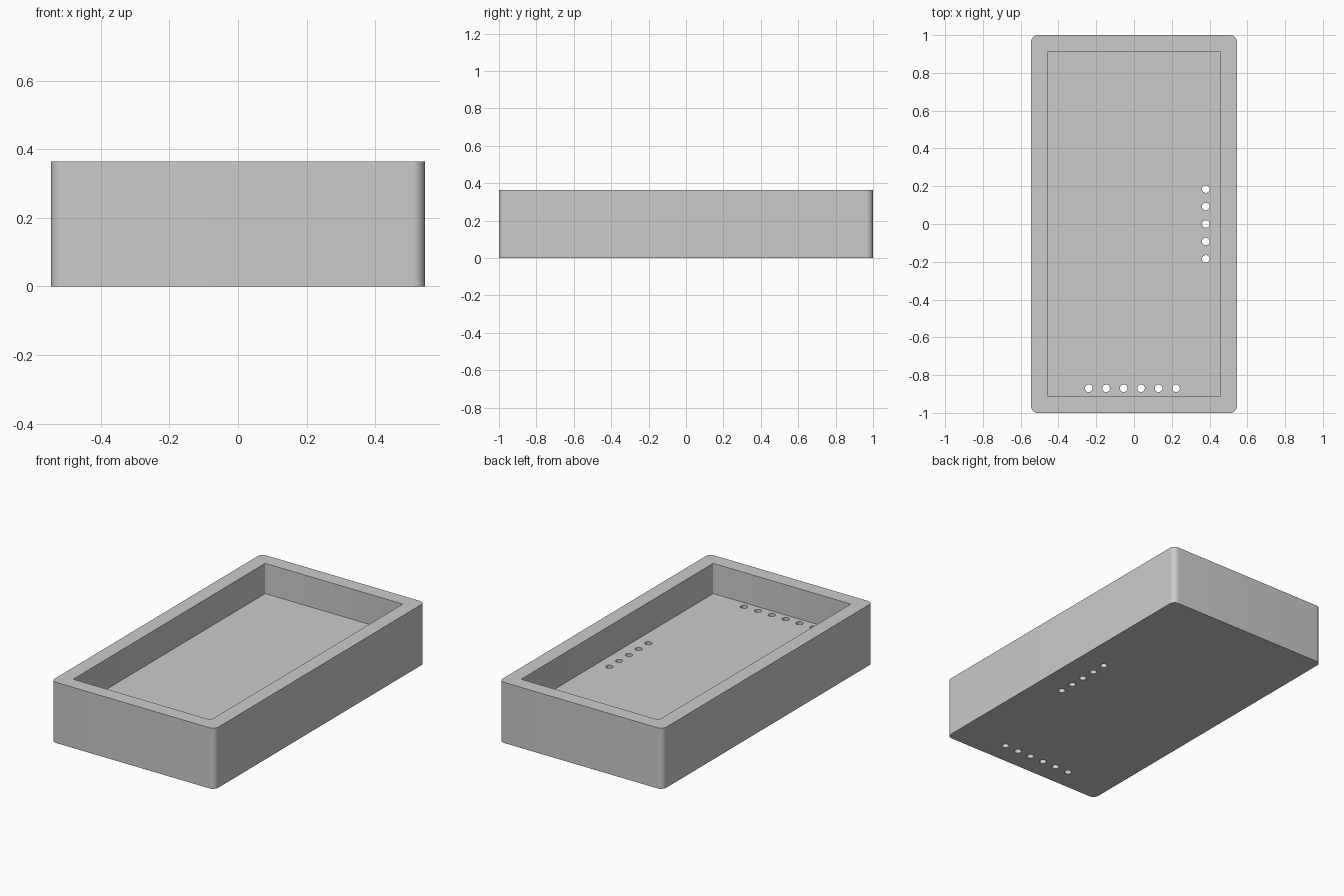
import bpy, bmesh, math
from mathutils import Matrix

cube = bpy.data.objects.get("Cube")
if cube:
    bpy.data.objects.remove(cube, do_unlink=True)

HALF_X, HALF_Y, HEIGHT = 0.545, 1.0, 0.365
WALL, FLOOR = 0.087, 0.183
HOLE_RADIUS, PITCH = 0.02, 0.0925

grey = bpy.data.materials.new("matte grey")
grey.use_nodes = True
grey.diffuse_color = (0.6, 0.6, 0.6, 1)
grey.node_tree.nodes["Principled BSDF"].inputs["Base Color"].default_value = (0.6, 0.6, 0.6, 1)


def finish(name, bm):
    mesh = bpy.data.meshes.new(name)
    bm.to_mesh(mesh)
    bm.free()
    mesh.materials.append(grey)
    obj = bpy.data.objects.new(name, mesh)
    bpy.context.collection.objects.link(obj)
    return obj


def rounded_block(name, hx, hy, z0, z1, radius, segments):
    """Box whose four upright edges are rounded."""
    bm = bmesh.new()
    bmesh.ops.create_cube(bm, size=1, matrix=Matrix.Translation((0, 0, (z0 + z1) / 2))
                          @ Matrix.Diagonal((2 * hx, 2 * hy, z1 - z0, 1)))
    upright = [e for e in bm.edges
               if abs(e.verts[0].co.z - e.verts[1].co.z) > 0.01]
    bmesh.ops.bevel(bm, geom=upright, offset=radius, segments=segments,
                    profile=0.5, affect='EDGES')
    return finish(name, bm)


# Outer block and the recess that hollows it
tray = rounded_block("tray", HALF_X, HALF_Y, 0, HEIGHT, 0.035, 10)
recess = rounded_block("recess_cutter", HALF_X - WALL, HALF_Y - WALL,
                       FLOOR, HEIGHT + 0.2, 0.005, 3)

# Drain holes: one row along the left side, one row along the front
spots = [(0.38, (i - 2) * PITCH) for i in range(5)]
spots += [(-0.24 + i * PITCH, -0.87) for i in range(6)]
bm = bmesh.new()
for x, y in spots:
    bmesh.ops.create_cone(bm, cap_ends=True, segments=32, radius1=HOLE_RADIUS,
                          radius2=HOLE_RADIUS, depth=0.5,
                          matrix=Matrix.Translation((x, y, 0.1)))
holes = finish("drain_hole_cutter", bm)

# Cut the recess and holes, then drop the cutters
for cutter in (recess, holes):
    cutter.hide_render = True
    mod = tray.modifiers.new(cutter.name, 'BOOLEAN')
    mod.operation = 'DIFFERENCE'
    mod.solver = 'EXACT'
    mod.object = cutter
bpy.ops.object.select_all(action='DESELECT')
tray.select_set(True)
bpy.context.view_layer.objects.active = tray
for mod in list(tray.modifiers):
    bpy.ops.object.modifier_apply(modifier=mod.name)
for cutter in (recess, holes):
    bpy.data.objects.remove(cutter, do_unlink=True)

bpy.ops.object.shade_smooth_by_angle(angle=math.radians(35))
